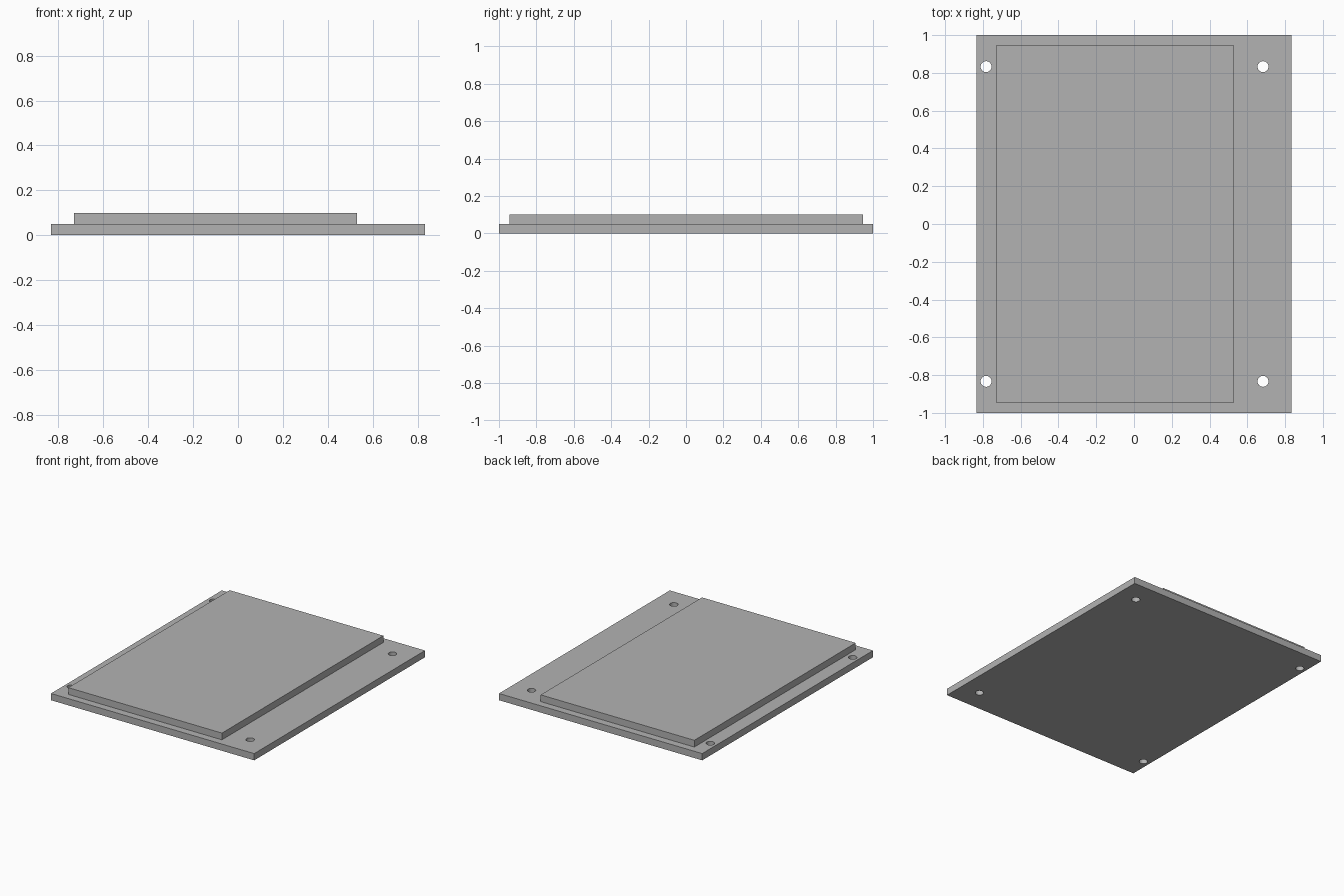
import bpy

default_cube = bpy.data.objects.get("Cube")
if default_cube:
    bpy.data.objects.remove(default_cube, do_unlink=True)

THICK = 0.05

# Single plain grey
grey = bpy.data.materials.new("plain_grey")
grey.use_nodes = True
colour = (0.448, 0.448, 0.448, 1)
grey.diffuse_color = colour
grey.node_tree.nodes["Principled BSDF"].inputs["Base Color"].default_value = colour


def slab(name, x_min, x_max, half_depth, z_min):
    """Flat rectangular board of the shared thickness."""
    bpy.ops.mesh.primitive_cube_add(
        size=1, location=((x_min + x_max) / 2, 0, z_min + THICK / 2))
    obj = bpy.context.object
    obj.name = name
    obj.scale = (x_max - x_min, half_depth * 2, THICK)
    bpy.ops.object.transform_apply(location=False, rotation=False, scale=True)
    obj.data.materials.append(grey)
    return obj


def drill(obj, x, y, radius):
    """Cut a round through hole and discard the cutter."""
    bpy.ops.mesh.primitive_cylinder_add(
        vertices=32, radius=radius, depth=THICK * 4, location=(x, y, THICK / 2))
    cutter = bpy.context.object
    cutter.name = "hole_cutter"
    cutter.hide_render = True
    cutter.data.materials.append(grey)
    cut = obj.modifiers.new("hole", 'BOOLEAN')
    cut.operation = 'DIFFERENCE'
    cut.solver = 'EXACT'
    cut.object = cutter
    bpy.context.view_layer.objects.active = obj
    bpy.ops.object.modifier_apply(modifier=cut.name)
    bpy.data.objects.remove(cutter, do_unlink=True)


# Base board with four mounting holes
base = slab("base_board", -0.833, 0.833, 1.0, 0)
for hole_x in (-0.783, 0.683):
    for hole_y in (-0.833, 0.833):
        drill(base, hole_x, hole_y, 0.029)

# Raised panel, set off towards the right
slab("raised_panel", -0.73, 0.53, 0.945, THICK)
